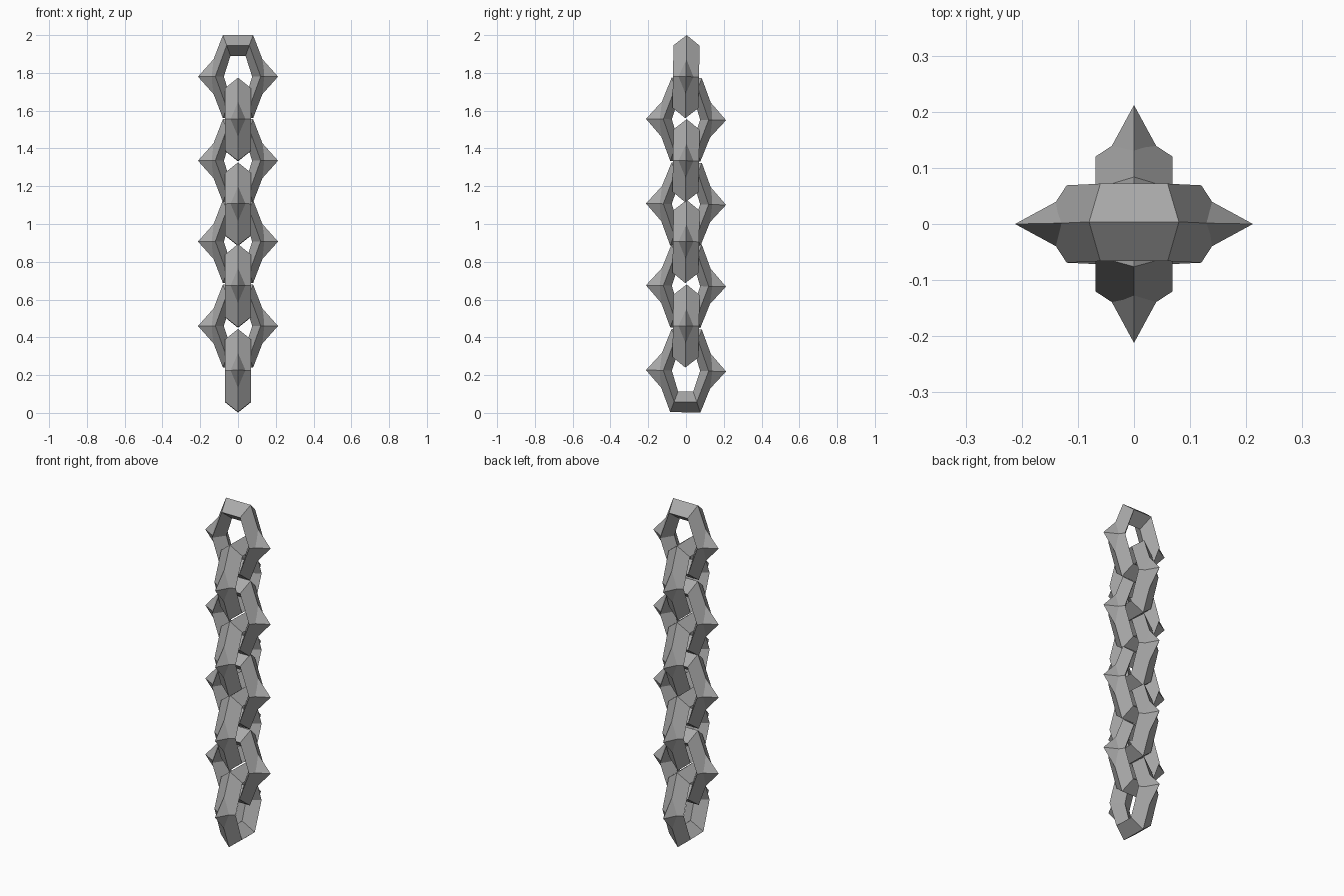
import bpy, bmesh
from math import radians
from mathutils import Matrix

cube = bpy.data.objects.get("Cube")
if cube:
    bpy.data.objects.remove(cube, do_unlink=True)

steel = bpy.data.materials.new("steel grey")
steel.use_nodes = True
grey = (0.4, 0.4, 0.4, 1)
steel.diffuse_color = grey
steel.node_tree.nodes["Principled BSDF"].inputs["Base Color"].default_value = grey

# Diamond cross-section: (half width at the ends, half width at the waist, half height, depth)
SECTION = [(0.08, 0.165, 0.22, 0), (0.06, 0.12, 0.165, 0.069),
           (0.04, 0.075, 0.11, 0), (0.06, 0.12, 0.165, -0.069)]
# Six corners of the ring: (is waist, x sign, z sign)
CORNERS = [(0, 1, 1), (1, 1, 0), (0, 1, -1), (0, -1, -1), (1, -1, 0), (0, -1, 1)]


def add_ring(bm):
    rows = [[bm.verts.new((sx * (waist if is_waist else end), y, sz * h))
             for end, waist, h, y in SECTION] for is_waist, sx, sz in CORNERS]
    for i, row in enumerate(rows):
        nxt = rows[(i + 1) % len(rows)]
        for j in range(4):
            k = (j + 1) % 4
            bm.faces.new((row[j], row[k], nxt[k], nxt[j]))


def add_spike(bm, side):
    # Four-sided point rooted inside the outer ridge of the waist
    tip = bm.verts.new((side * 0.212, 0, 0))
    base = [bm.verts.new((side * 0.12, y, z))
            for y, z in ((0.05, 0), (0, 0.103), (-0.05, 0), (0, -0.103))]
    for a, b in zip(base, base[1:] + base[:1]):
        bm.faces.new((a, b, tip))
    bm.faces.new(base)


def build_link(name, z, turned, tilt):
    bm = bmesh.new()
    add_ring(bm)
    for side in (-1, 1):
        add_spike(bm, side)
    bmesh.ops.recalc_face_normals(bm, faces=bm.faces)
    turn = Matrix.Rotation(radians(90 if turned else 0), 4, "Z")
    lean = Matrix.Rotation(radians(tilt), 4, "X")
    bm.transform(Matrix.Translation((0, 0, z)) @ lean @ turn)
    mesh = bpy.data.meshes.new(name)
    bm.to_mesh(mesh)
    bm.free()
    mesh.materials.append(steel)
    bpy.context.collection.objects.link(bpy.data.objects.new(name, mesh))


# Chain of interlocked links, alternately turned a quarter
HEIGHTS = [1.78, 1.553, 1.335, 1.105, 0.907, 0.672, 0.46, 0.223]
for i, height in enumerate(HEIGHTS):
    build_link(f"chain_link_{i + 1}", height, i % 2 == 1, -1)
